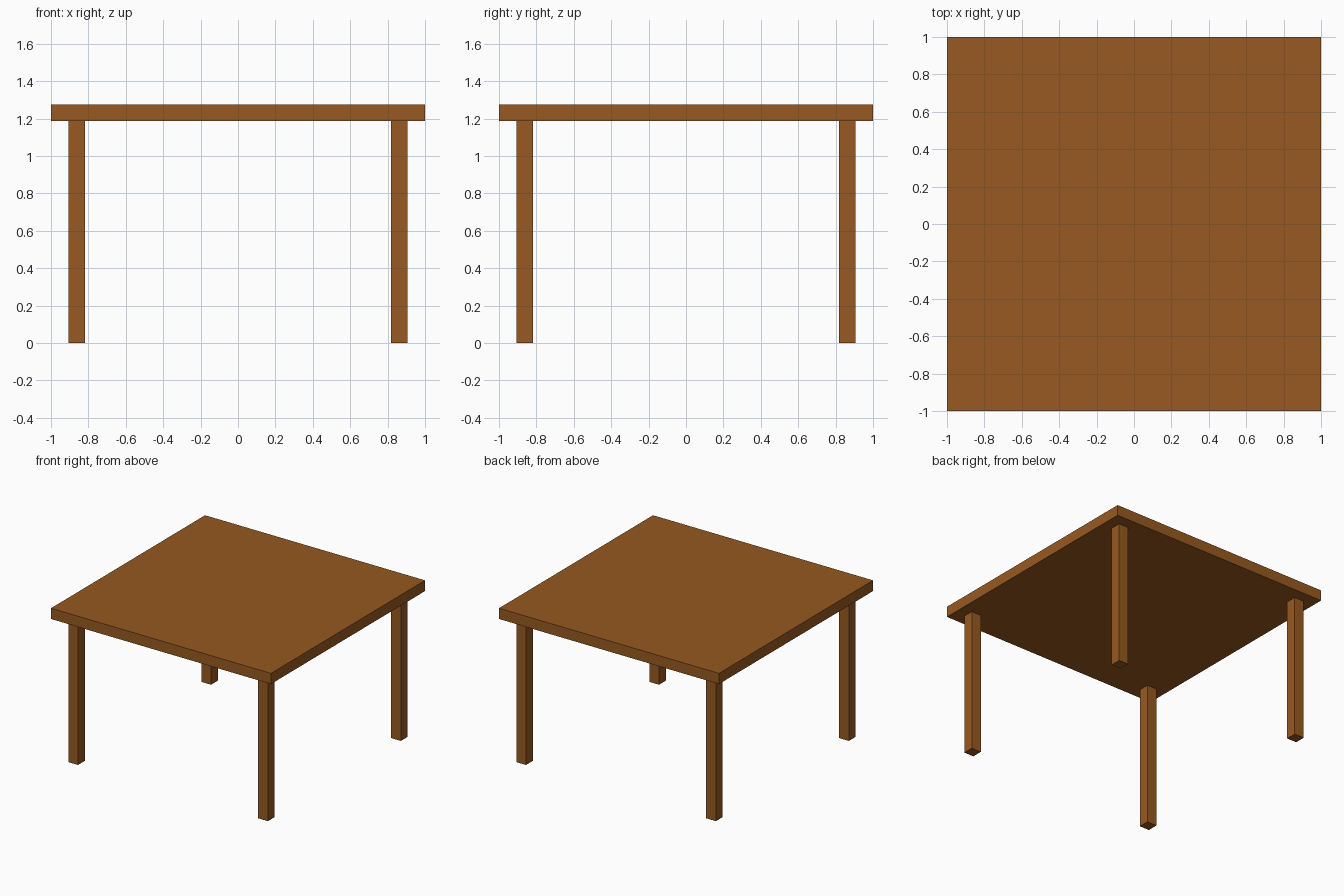
import bpy

if "Cube" in bpy.data.objects:
    bpy.data.objects.remove(bpy.data.objects["Cube"])

wood = bpy.data.materials.new("brown wood")
wood.diffuse_color = (0.31, 0.1, 0.015, 1.0)
wood.use_nodes = True
wood.node_tree.nodes["Principled BSDF"].inputs["Base Color"].default_value = wood.diffuse_color


def box(name, size, center):
    bpy.ops.mesh.primitive_cube_add(size=1, location=center)
    ob = bpy.context.object
    ob.name = name
    ob.scale = size
    bpy.ops.object.transform_apply(location=False, rotation=False, scale=True)
    ob.data.materials.append(wood)
    return ob


TOP, UNDER = 1.275, 1.187   # tabletop upper and lower heights
LEG, INSET = 0.088, 0.863   # leg thickness and centre offset

# Square tabletop
box("tabletop", (2, 2, TOP - UNDER), (0, 0, (TOP + UNDER) / 2))

# Four square legs, set in from the corners
for y_name, sy in (("front", -1), ("back", 1)):
    for x_name, sx in (("left", -1), ("right", 1)):
        box(f"{y_name}_{x_name}_leg", (LEG, LEG, UNDER),
            (sx * INSET, sy * INSET, UNDER / 2))
